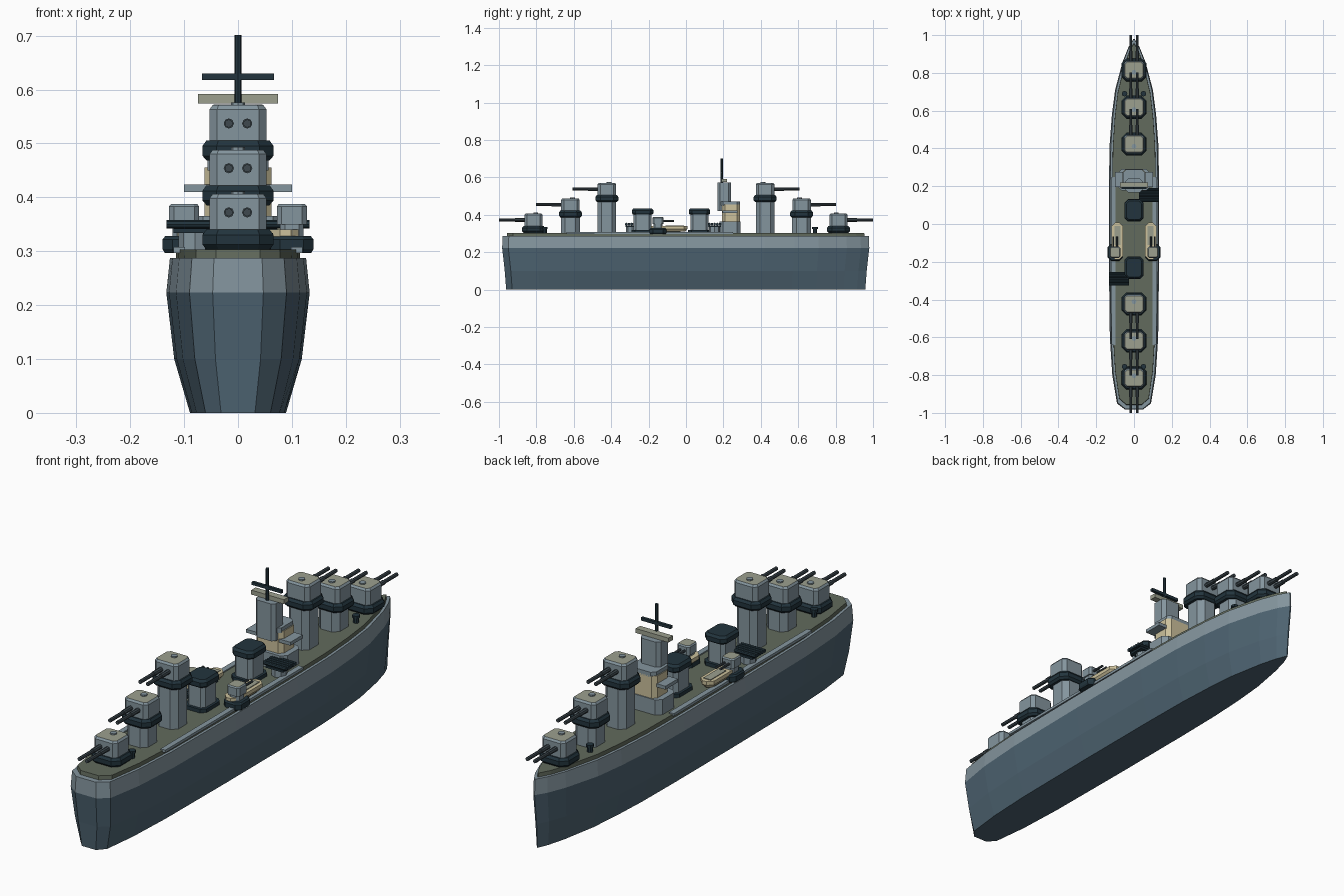
import bpy, bmesh, math
from mathutils import Matrix

if "Cube" in bpy.data.objects:
    bpy.data.objects.remove(bpy.data.objects["Cube"])


def material(name, rgb):
    lin = [((c / 255 + 0.055) / 1.055) ** 2.4 for c in rgb] + [1]
    m = bpy.data.materials.new(name)
    m.use_nodes = True
    m.diffuse_color = lin
    m.node_tree.nodes["Principled BSDF"].inputs["Base Color"].default_value = lin
    return m


HULL = material("slate blue hull", (78, 100, 114))
GREY = material("naval grey", (132, 149, 158))
DARK = material("dark teal", (34, 52, 61))
DECK = material("olive deck", (98, 107, 93))
ROOF = material("pale olive", (156, 160, 143))
SAND = material("sand", (204, 193, 156))
GUN = material("gunmetal", (62, 73, 79))


def finish(name, bm, mats, rule=None):
    bmesh.ops.recalc_face_normals(bm, faces=bm.faces)
    bm.normal_update()
    for f in bm.faces:
        f.material_index = rule(f) if rule else 0
    me = bpy.data.meshes.new(name)
    bm.to_mesh(me)
    bm.free()
    for m in mats:
        me.materials.append(m)
    ob = bpy.data.objects.new(name, me)
    bpy.context.collection.objects.link(ob)
    return ob


def loft(name, rings, mats, rule=None):
    """Skin equal-length point rings and cap both ends."""
    bm = bmesh.new()
    loops = [[bm.verts.new(p) for p in r] for r in rings]
    n = len(loops[0])
    for a, b in zip(loops, loops[1:]):
        for i in range(n):
            j = (i + 1) % n
            bm.faces.new((a[i], a[j], b[j], b[i]))
    bm.faces.new(loops[0])
    bm.faces.new(loops[-1])
    return finish(name, bm, mats, rule)


def top_face(f):
    return 1 if f.normal.z > 0.9 else 0


def block(name, x, y, hx, hy, cut, levels, mats, rule=None):
    """Corner-cut rectangle lofted through (z, inset) levels."""
    rings = []
    for z, inset in levels:
        a, b, c = hx - inset, hy - inset, max(cut - inset * 0.5, 0.001)
        pts = [(a, c - b), (a, b - c), (a - c, b), (c - a, b),
               (-a, b - c), (-a, c - b), (c - a, -b), (a - c, -b)]
        rings.append([(x + u, y + v, z) for u, v in pts])
    return loft(name, rings, mats, rule)


def box(name, x, y, z0, z1, hx, hy, mat):
    bm = bmesh.new()
    bmesh.ops.create_cube(bm, size=1, matrix=Matrix.Translation((x, y, (z0 + z1) / 2))
                          @ Matrix.Diagonal((2 * hx, 2 * hy, z1 - z0, 1)))
    return finish(name, bm, [mat])


def rod(name, x, y, z, r, length, axis, mat, sides=8):
    turn = {"X": Matrix.Rotation(math.pi / 2, 4, "Y"),
            "Y": Matrix.Rotation(math.pi / 2, 4, "X"), "Z": Matrix()}[axis]
    bm = bmesh.new()
    bmesh.ops.create_cone(bm, cap_ends=True, segments=sides, radius1=r, radius2=r,
                          depth=length, matrix=Matrix.Translation((x, y, z)) @ turn)
    return finish(name, bm, [mat])


# Hull: half outline from stern to bow, scaled at each height
half = [(0.047, -0.983), (0.09, -0.95), (0.115, -0.8), (0.128, -0.6), (0.133, -0.2),
        (0.133, 0.2), (0.129, 0.42), (0.117, 0.58), (0.1, 0.71), (0.06, 0.86),
        (0.03, 0.935), (0.003, 0.98)]


def outline(z, sx, sy):
    side = [(x * sx, y * sy, z) for x, y in half]
    return side + [(-x, y, z) for x, y, z in reversed(side)]


loft("hull", [outline(0, 0.67, 0.978), outline(0.1, 0.89, 0.986),
              outline(0.223, 1, 1), outline(0.287, 0.95, 0.997)],
     [HULL, GREY], lambda f: 1 if f.calc_center_median().z > 0.225 else 0)
loft("deck", [outline(0.28, 0.87, 0.975), outline(0.303, 0.865, 0.972)], [DECK])

# Deck edge walkways
for s in (-1, 1):
    box("side_walkway", s * 0.109, -0.195, 0.297, 0.308, 0.011, 0.445, GREY)


# Main turrets, raised towards the middle of the ship
def turret(y, base, d):
    if base > 0.35:
        block("turret_column", 0, y, 0.047, 0.05, 0.022,
              [(0.3, 0), (base - 0.03, 0)], [GREY])
    block("turret_ring", 0, y, 0.066, 0.061, 0.026,
          [(base - 0.037, 0.008), (base - 0.028, 0), (base - 0.01, 0), (base, 0.007)], [DARK])
    block("turret_house", 0, y, 0.053, 0.049, 0.014,
          [(base - 0.002, 0), (base + 0.058, 0), (base + 0.066, 0.006)], [GREY, ROOF], top_face)
    rod("turret_hatch", 0, y - d * 0.012, base + 0.067, 0.013, 0.008, "Z", GREY)
    for s in (-1, 1):
        rod("gun_sleeve", s * 0.017, y + d * 0.07, base + 0.032, 0.0095, 0.06, "Y", GUN)
        rod("gun_barrel", s * 0.017, y + d * 0.115, base + 0.032, 0.0075, 0.14, "Y", GUN)


for d in (-1, 1):
    for y, base in ((0.423, 0.505), (0.618, 0.422), (0.815, 0.34)):
        turret(d * y, base, d)

# Bollards beside the end turrets
for y in (0.69, -0.755):
    for s in (-1, 1):
        rod("bollard_post", s * 0.05, y, 0.315, 0.011, 0.03, "Z", DARK)
        rod("bollard_cap", s * 0.05, y, 0.329, 0.015, 0.01, "Z", DARK)

# Funnels
for y in (0.072, -0.232):
    block("funnel_base", 0, y, 0.05, 0.06, 0.018, [(0.3, 0), (0.318, 0)], [DARK])
    block("funnel", 0, y, 0.04, 0.048, 0.014, [(0.315, 0), (0.41, 0)], [GREY])
    block("funnel_cap", 0, y, 0.049, 0.057, 0.018,
          [(0.402, 0.004), (0.408, 0), (0.424, 0), (0.434, 0.008)], [DARK])

# Bridge
block("bridge_base", 0, 0.235, 0.085, 0.057, 0.02, [(0.3, 0), (0.365, 0)], [GREY])
block("bridge_middle", 0, 0.24, 0.062, 0.048, 0.016, [(0.36, 0), (0.455, 0)], [SAND, ROOF], top_face)
box("bridge_wing", 0, 0.235, 0.41, 0.424, 0.1, 0.04, GREY)
block("bridge_upper", 0, 0.235, 0.057, 0.053, 0.016, [(0.45, 0), (0.47, 0)], [GREY])
block("bridge_tower", 0, 0.204, 0.045, 0.036, 0.013, [(0.42, 0), (0.572, 0)], [GREY])
box("rangefinder", 0, 0.205, 0.574, 0.592, 0.074, 0.014, ROOF)
rod("mast", 0, 0.19, 0.635, 0.0065, 0.133, "Z", DARK)
box("mast_yard", 0, 0.19, 0.618, 0.63, 0.067, 0.006, DARK)

# Torpedo tube mounts, one on each side
for x, y in ((0.08, 0.153), (-0.08, -0.29)):
    rod("tube_pedestal", x, y, 0.32, 0.03, 0.04, "Z", GREY)
    box("tube_tray", x, y, 0.334, 0.342, 0.04, 0.034, DARK)
    for i in range(5):
        rod("torpedo_tube", x, y + (i - 2) * 0.0145, 0.35, 0.0075, 0.105, "X", DARK)

# Lifeboats and side guns
for s in (-1, 1):
    x = s * 0.088
    box("boat_cradle", x, -0.09, 0.3, 0.318, 0.018, 0.06, DARK)
    block("lifeboat", x, -0.09, 0.03, 0.098, 0.02,
          [(0.31, 0.012), (0.325, 0), (0.34, 0)], [SAND])
    box("lifeboat_cover", x, -0.06, 0.339, 0.343, 0.016, 0.05, ROOF)
    x = s * 0.1
    block("side_gun_sponson", x, -0.15, 0.04, 0.045, 0.018,
          [(0.297, 0.004), (0.304, 0), (0.322, 0), (0.328, 0.005)], [DARK])
    block("side_gun_column", x, -0.15, 0.022, 0.024, 0.009, [(0.32, 0), (0.355, 0)], [GREY])
    block("side_gun_house", x, -0.15, 0.028, 0.03, 0.009,
          [(0.35, 0), (0.383, 0), (0.388, 0.004)], [GREY, ROOF], top_face)
    for t in (-1, 1):
        rod("side_gun_barrel", x + t * 0.01, -0.1, 0.367, 0.005, 0.07, "Y", GUN)
